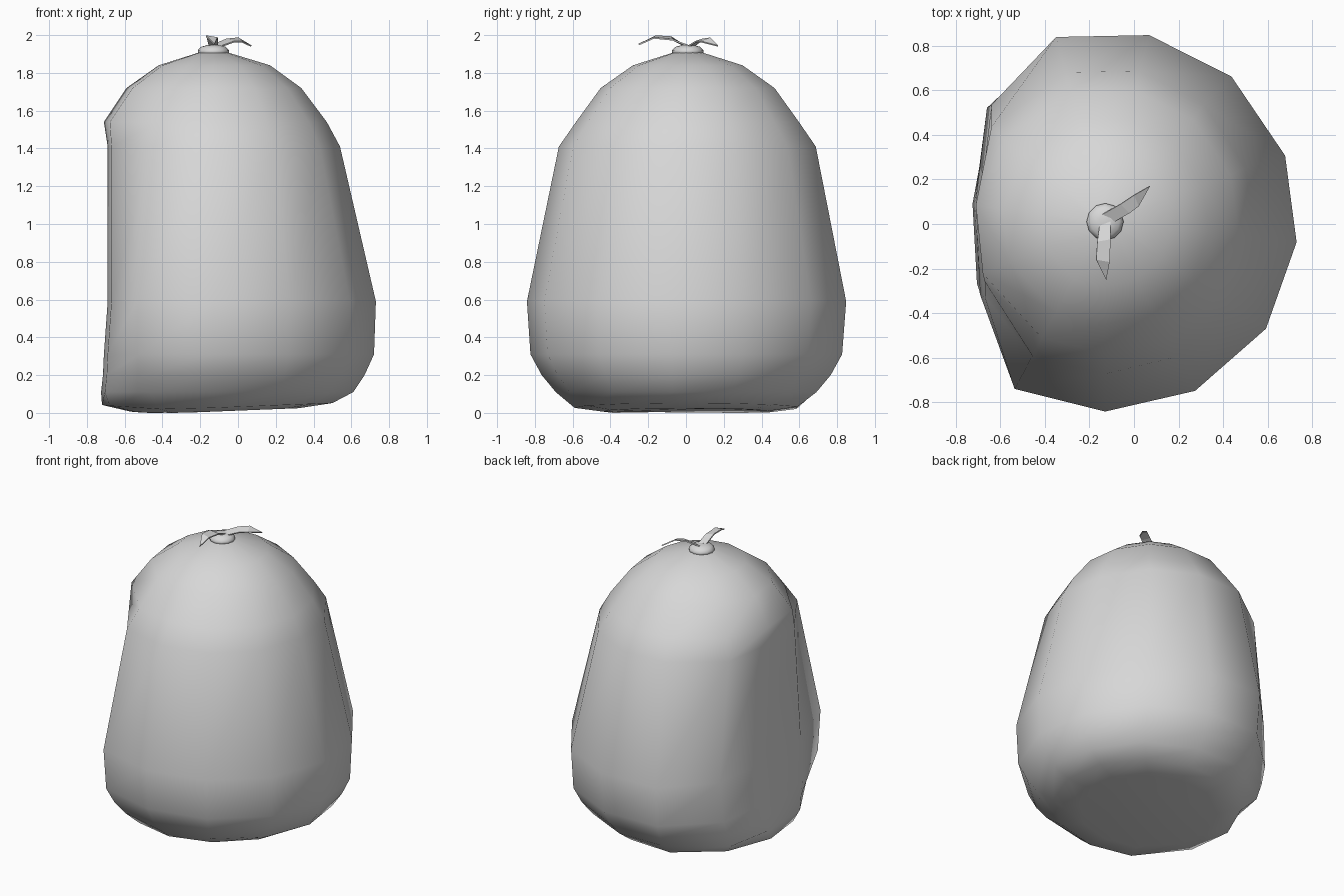
import bpy, bmesh, math

cube = bpy.data.objects.get("Cube")
if cube:
    bpy.data.objects.remove(cube)

grey = bpy.data.materials.new("light grey")
grey.use_nodes = True
grey.diffuse_color = (0.68, 0.68, 0.68, 1)
grey.node_tree.nodes["Principled BSDF"].inputs["Base Color"].default_value = grey.diffuse_color

NECK_X, NECK_Y = -0.13, 0.01


def finish(name, bm):
    bmesh.ops.recalc_face_normals(bm, faces=bm.faces)
    mesh = bpy.data.meshes.new(name)
    bm.to_mesh(mesh)
    bm.free()
    mesh.materials.append(grey)
    obj = bpy.data.objects.new(name, mesh)
    bpy.context.collection.objects.link(obj)
    return obj


def loft(name, rings):
    """Skin a stack of closed rings, cap both ends and shade smooth."""
    bm = bmesh.new()
    loops = [[bm.verts.new(p) for p in ring] for ring in rings]
    n = len(loops[0])
    for low, high in zip(loops, loops[1:]):
        for i in range(n):
            j = (i + 1) % n
            bm.faces.new((low[i], low[j], high[j], high[i]))
    bm.faces.new(loops[0])
    bm.faces.new(loops[-1])
    obj = finish(name, bm)
    bpy.ops.object.select_all(action="DESELECT")
    obj.select_set(True)
    bpy.context.view_layer.objects.active = obj
    bpy.ops.object.shade_smooth_by_angle(angle=math.radians(60))


# Sack: round outline pressed flat against a wall at -x
# direction x, direction y, extra inset from the wall
outline = [(1, -0.1, 0), (0.94, 0.36, 0), (0.66, 0.78, 0), (0.23, 1, 0),
           (-0.26, 0.99, 0), (-0.77, 0.63, 0.05), (-1, 0.13, 0),
           (-0.93, -0.39, 0.02), (-0.48, -0.88, 0), (0, -1, 0),
           (0.47, -0.89, 0), (0.84, -0.56, 0)]
# height, reach to +x, half depth, wall position
sections = [(0.0, 0.45, 0.44, -0.73), (0.02, 0.63, 0.59, -0.73),
            (0.11, 0.74, 0.69, -0.725), (0.20, 0.80, 0.765, -0.715),
            (0.31, 0.85, 0.825, -0.71), (0.59, 0.86, 0.845, -0.69),
            (1.41, 0.67, 0.68, -0.69), (1.54, 0.60, 0.59, -0.71),
            (1.72, 0.465, 0.46, -0.71), (1.84, 0.30, 0.29, -0.71),
            (1.91, 0.07, 0.07, -0.71)]


def sack_ring(z, reach, depth, wall):
    ring = []
    for u, v, inset in outline:
        x = max(NECK_X + u * (reach if u > 0 else depth), wall + inset)
        lift = 0.04 * max(0, x + 0.3) + 0.1 * max(0, -0.5 - x) if z < 0.1 else 0
        ring.append((x, v * depth + NECK_Y * z / 2, z + lift))
    return ring


loft("sack_body", [sack_ring(*s) for s in sections])

# Tied neck
SIDES = 12
neck = [(0.07, 1.895), (0.083, 1.905), (0.083, 1.92), (0.065, 1.938), (0.03, 1.948)]
loft("neck_tie", [[(NECK_X + r * math.cos(2 * math.pi * k / SIDES),
                    NECK_Y + r * math.sin(2 * math.pi * k / SIDES), z)
                   for k in range(SIDES)] for r, z in neck])


# Loose pointed ends of the tie, each a strip of point pairs and a tip
def tie_end(name, pairs, tip):
    bm = bmesh.new()
    rows = [[bm.verts.new(p) for p in pair] for pair in pairs]
    for (a, b), (c, d) in zip(rows, rows[1:]):
        bm.faces.new((a, b, d, c))
    bm.faces.new((*rows[-1], bm.verts.new(tip)))
    solid = finish(name, bm).modifiers.new("thickness", "SOLIDIFY")
    solid.thickness = 0.008
    solid.offset = 0


tie_end("tie_end_back",
        [((-0.14, 0.045, 1.945), (-0.09, 0.01, 1.94)),
         ((-0.06, 0.09, 1.978), (-0.02, 0.05, 1.965)),
         ((0.0, 0.13, 1.984), (0.02, 0.08, 1.965))], (0.07, 0.17, 1.942))
tie_end("tie_end_front",
        [((-0.155, -0.01, 1.945), (-0.105, 0.01, 1.945)),
         ((-0.165, -0.08, 1.99), (-0.105, -0.07, 1.975)),
         ((-0.17, -0.16, 1.995), (-0.11, -0.17, 1.985))], (-0.125, -0.25, 1.95))
